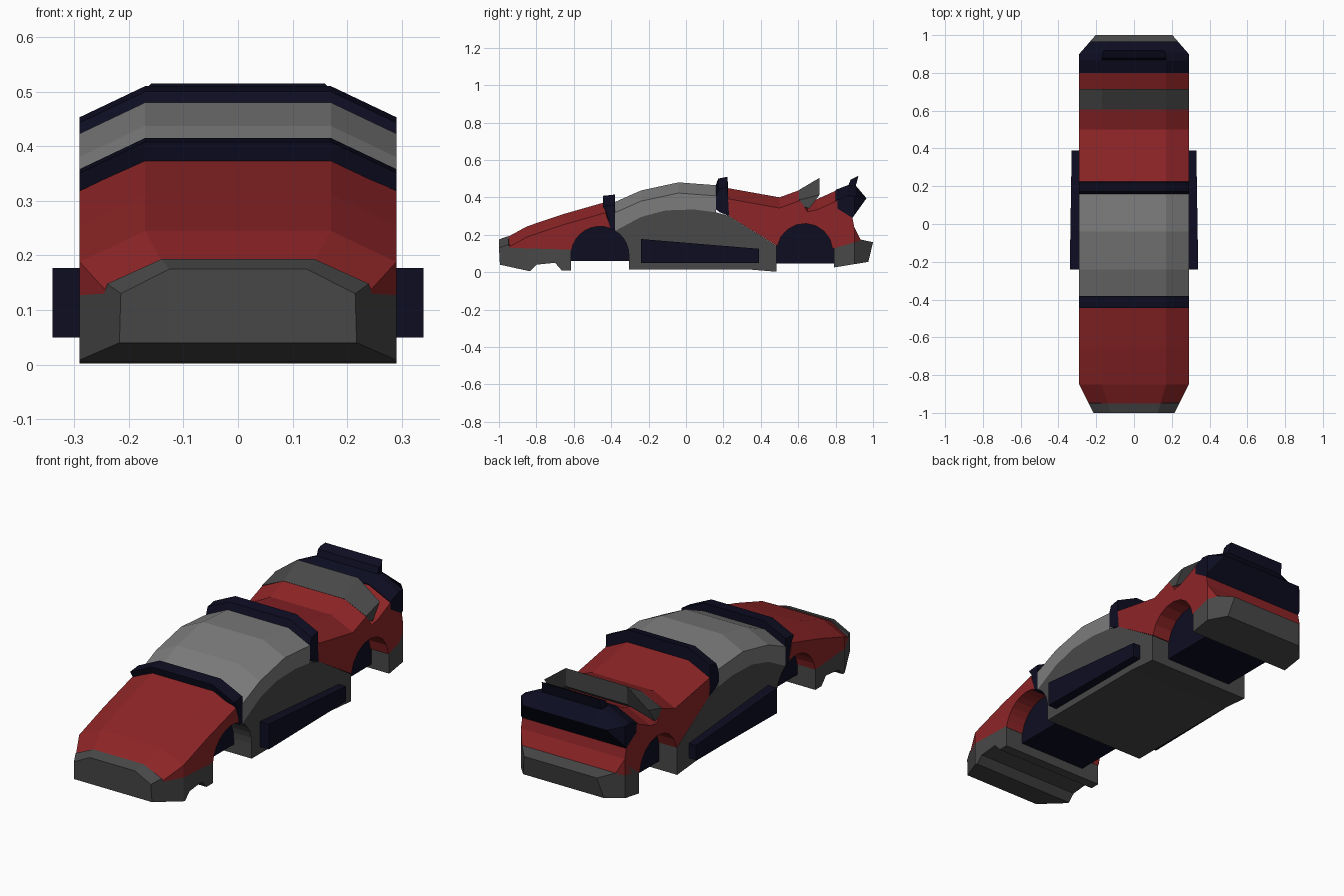
import bpy, bmesh
from math import sin, cos, pi

if "Cube" in bpy.data.objects:
    bpy.data.objects.remove(bpy.data.objects["Cube"])

HALF, ROOF = 0.29, 0.17      # half widths of the body and of its flat top


def material(name, rgb):
    m = bpy.data.materials.new(name)
    m.use_nodes = True
    m.diffuse_color = (*rgb, 1)
    bsdf = m.node_tree.nodes["Principled BSDF"]
    bsdf.inputs["Base Color"].default_value = (*rgb, 1)
    bsdf.inputs["Roughness"].default_value = 0.7
    return m


RED = material("red", (0.27, 0.018, 0.02))
LIGHT = material("light_grey", (0.2, 0.2, 0.2))
DARK = material("dark_grey", (0.065, 0.065, 0.065))
NAVY = material("navy", (0.004, 0.004, 0.016))


def taper(y):
    """Narrow the plan toward the nose and the tail."""
    if y < -0.85:
        return 1 - 0.26 * (-0.85 - y) / 0.15
    if y > 0.9:
        return 1 - 0.3 * (y - 0.9) / 0.1
    return 1


def loft(name, sections, mat, tapered=True):
    """Skin a closed run of (x, profile) sections and cap both ends."""
    bm = bmesh.new()
    rings = [[bm.verts.new((x, y, z)) for y, z in prof] for x, prof in sections]
    n = len(rings[0])
    for a, b in zip(rings, rings[1:]):
        for i in range(n):
            j = (i + 1) % n
            bm.faces.new((a[i], a[j], b[j], b[i]))
    bm.faces.new(rings[0])
    bm.faces.new(rings[-1])
    if tapered:
        for cut in (-0.85, 0.9):
            bmesh.ops.bisect_plane(bm, geom=bm.verts[:] + bm.edges[:] + bm.faces[:],
                                   dist=1e-5, plane_co=(0, cut, 0), plane_no=(0, 1, 0))
        for v in bm.verts:
            v.co.x *= taper(v.co.y)
    bmesh.ops.recalc_face_normals(bm, faces=bm.faces[:])
    mesh = bpy.data.meshes.new(name)
    bm.to_mesh(mesh)
    bm.free()
    mesh.materials.append(mat)
    ob = bpy.data.objects.new(name, mesh)
    bpy.context.collection.objects.link(ob)
    return ob


def shell(name, inner, outer, mat):
    return loft(name, [(-HALF, outer), (-ROOF, inner), (ROOF, inner), (HALF, outer)], mat)


def body(name, top, bottom, mat, drop=0.057):
    """Body slice whose top edge falls away toward the shoulders."""
    shell(name, top + bottom, [(y, z - drop) for y, z in top] + bottom, mat)


def slab(name, profile, half, mat):
    loft(name, [(-half, profile), (half, profile)], mat)


def arc(cy, cz, r, start, end, n=8):
    return [(cy + r * cos(start + (end - start) * i / n),
             cz + r * sin(start + (end - start) * i / n)) for i in range(n + 1)]


# Wheel arches
FRONT = (-0.46, 0.09, 0.155)
REAR = (0.635, 0.11, 0.15)

# Nose and bonnet
body("front_bumper", [(-1, 0.175), (-0.95, 0.193)],
     [(-0.94, 0.13), (-0.615, 0.12), (-0.615, 0.01), (-0.665, 0.01), (-0.70, 0.05),
      (-0.80, 0.04), (-0.835, 0.005), (-0.995, 0.04)], DARK, 0.045)
body("bonnet", [(-0.95, 0.19), (-0.85, 0.245), (-0.65, 0.312), (-0.43, 0.375)],
     arc(*FRONT, 1.2, pi - 0.15) + [(-0.94, 0.13)], RED)

# Cabin
glass_line = [(-0.38, 0.22), (-0.24, 0.295), (-0.11, 0.33), (0.04, 0.335), (0.16, 0.32)]
body("cabin_glass", [(-0.38, 0.375), (-0.24, 0.437), (-0.04, 0.48), (0.16, 0.465)],
     glass_line[::-1], LIGHT)
slab("lower_cabin", glass_line + [(0.23, 0.30), (0.485, 0.14), (0.485, 0.002), (0.33, 0.015),
                                  (-0.305, 0.015)] + arc(*FRONT, 0, 1.02, 5), HALF, DARK)
body("front_band", [(-0.445, 0.408), (-0.38, 0.415)],
     [(-0.38, 0.225), (-0.405, 0.225), (-0.425, 0.32)], NAVY)
body("rear_band", [(0.15, 0.44), (0.172, 0.50), (0.222, 0.51), (0.225, 0.45)],
     [(0.23, 0.30), (0.18, 0.32), (0.15, 0.345)], NAVY)

# Rear deck and tail
body("rear_deck", [(0.22, 0.45), (0.5, 0.40), (0.61, 0.44), (0.65, 0.38), (0.70, 0.39), (0.81, 0.44)],
     [(0.81, 0.34), (0.89, 0.29), (0.9, 0.24), (0.935, 0.17), (0.80, 0.13)]
     + arc(*REAR, 0.1, pi - 0.2) + [(0.23, 0.30)], RED)
shell("deck_fin", [(0.605, 0.44), (0.715, 0.505), (0.71, 0.41), (0.65, 0.36)],
      [(0.605, 0.385), (0.715, 0.415), (0.66, 0.34), (0.63, 0.35)], DARK)
body("tail_spoiler", [(0.80, 0.44), (0.865, 0.465), (0.91, 0.46)],
     [(0.965, 0.395), (0.89, 0.29), (0.80, 0.345)], NAVY)
slab("spoiler_lip", [(0.865, 0.455), (0.88, 0.495), (0.922, 0.515), (0.905, 0.45)], ROOF, NAVY)
slab("rear_bumper", [(0.79, 0.13), (0.87, 0.195), (0.93, 0.175), (1, 0.16), (0.975, 0.055),
                     (0.79, 0.025)], HALF, DARK)

# Inner wheel wells
for name, y0, y1, z0 in (("front_well", -0.617, -0.3, 0.06), ("rear_well", 0.48, 0.795, 0.045)):
    slab(name, [(y0, z0), (y1, z0), (y1, 0.2), (y1 - 0.06, 0.27), (y0 + 0.06, 0.27), (y0, 0.2)],
         0.19, NAVY)

# Side skirts
skirt = [(-0.24, 0.05), (0.39, 0.05), (0.39, 0.125), (-0.24, 0.177)]
for name, side in (("left_skirt", 1), ("right_skirt", -1)):
    ob = loft(name, [(side * 0.28, skirt), (side * 0.34, skirt)], NAVY, False)
    for v in ob.data.vertices:
        if abs(v.co.x) > 0.3 and v.co.y > 0:
            v.co.x -= side * 0.01
